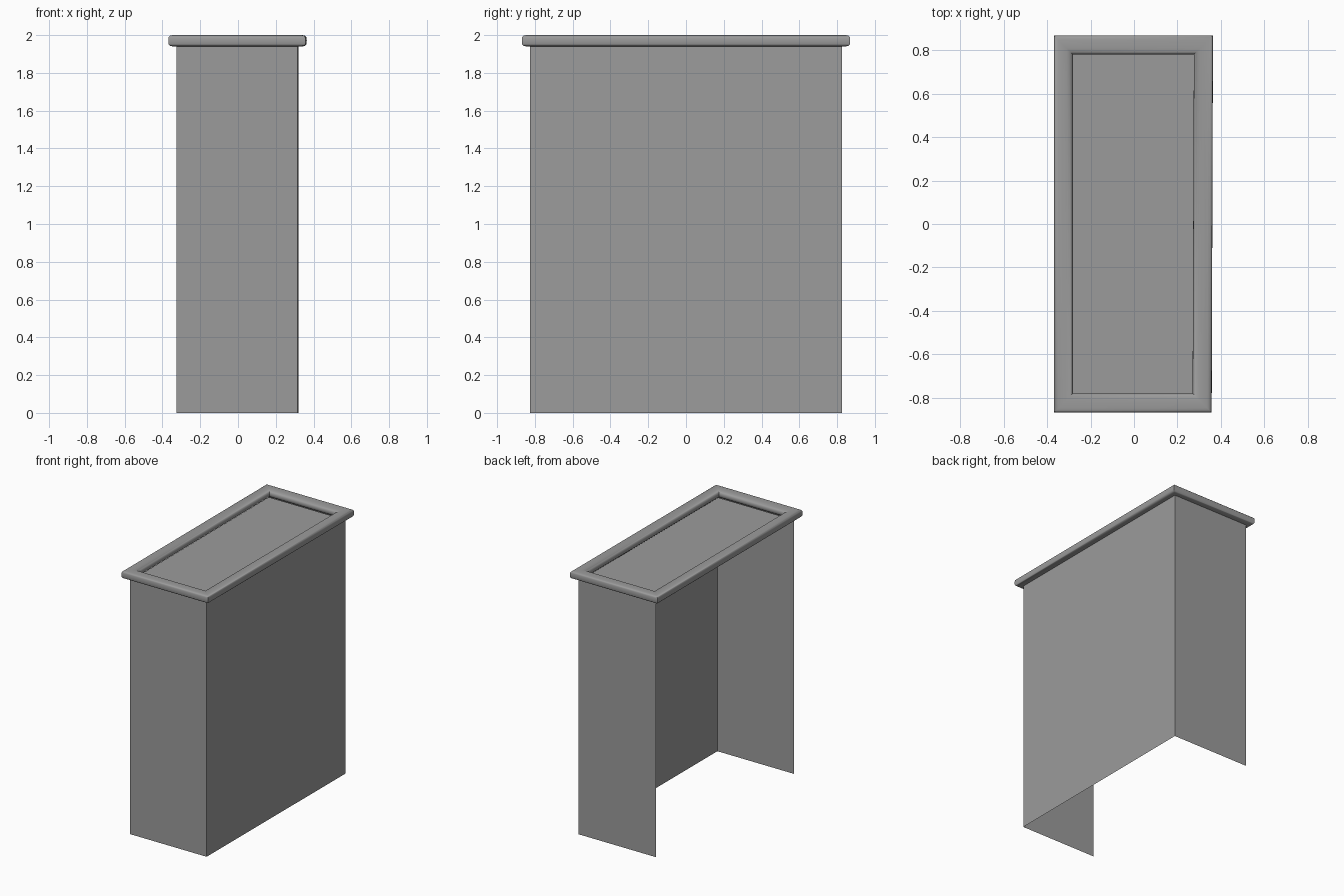
import bpy, bmesh, math

if "Cube" in bpy.data.objects:
    bpy.data.objects.remove(bpy.data.objects["Cube"])

# footprint of the cabinet (the right side is very slightly skewed)
L, RF, RB, D = -0.326, 0.315, 0.321, 0.826
CORNERS = [(L, -D), (RF, -D), (RB, D), (L, D)]
SIGNS = [(-1, -1), (1, -1), (1, 1), (-1, 1)]
WALL_TOP, PANEL_Z = 1.945, 1.935
RIM_Z, RIM_OUT, RIM_IN, RIM_H = 1.97, 0.043, 0.045, 0.03

grey = bpy.data.materials.new("dark_grey")
grey.diffuse_color = (0.33, 0.33, 0.33, 1)
grey.use_nodes = True
grey.node_tree.nodes["Principled BSDF"].inputs["Base Color"].default_value = grey.diffuse_color


def make_object(name, bm):
    bmesh.ops.recalc_face_normals(bm, faces=bm.faces)
    mesh = bpy.data.meshes.new(name)
    bm.to_mesh(mesh)
    bm.free()
    mesh.materials.append(grey)
    obj = bpy.data.objects.new(name, mesh)
    bpy.context.collection.objects.link(obj)
    return obj


def loop(bm, offset, z):
    return [bm.verts.new((x + sx * offset, y + sy * offset, z))
            for (x, y), (sx, sy) in zip(CORNERS, SIGNS)]


# thin walls: front, right and back, open on the left
bm = bmesh.new()
low, high = loop(bm, 0, 0), loop(bm, 0, WALL_TOP)
for i in range(3):
    bm.faces.new((low[i], low[i + 1], high[i + 1], high[i]))
make_object("side_walls", bm)

# recessed top panel
bm = bmesh.new()
bm.faces.new(loop(bm, -0.02, PANEL_Z))
make_object("top_panel", bm)

# rim with mitred corners: boxy outside, softer slope inside
bm = bmesh.new()
rings = []
N = 24
for k in range(N):
    a = 2 * math.pi * k / N
    c, s = math.cos(a), math.sin(a)
    p, width = (0.5, RIM_OUT) if c > 0 else (0.8, RIM_IN)
    u = math.copysign(abs(c) ** p, c) * width
    v = math.copysign(abs(s) ** p, s) * RIM_H
    rings.append(loop(bm, u, RIM_Z + v))
for k in range(N):
    r, q = rings[k], rings[(k + 1) % N]
    for i in range(4):
        j = (i + 1) % 4
        bm.faces.new((r[i], r[j], q[j], q[i]))
rim = make_object("top_rim", bm)
bpy.ops.object.select_all(action='DESELECT')
rim.select_set(True)
bpy.context.view_layer.objects.active = rim
bpy.ops.object.shade_smooth_by_angle(angle=math.radians(40))
